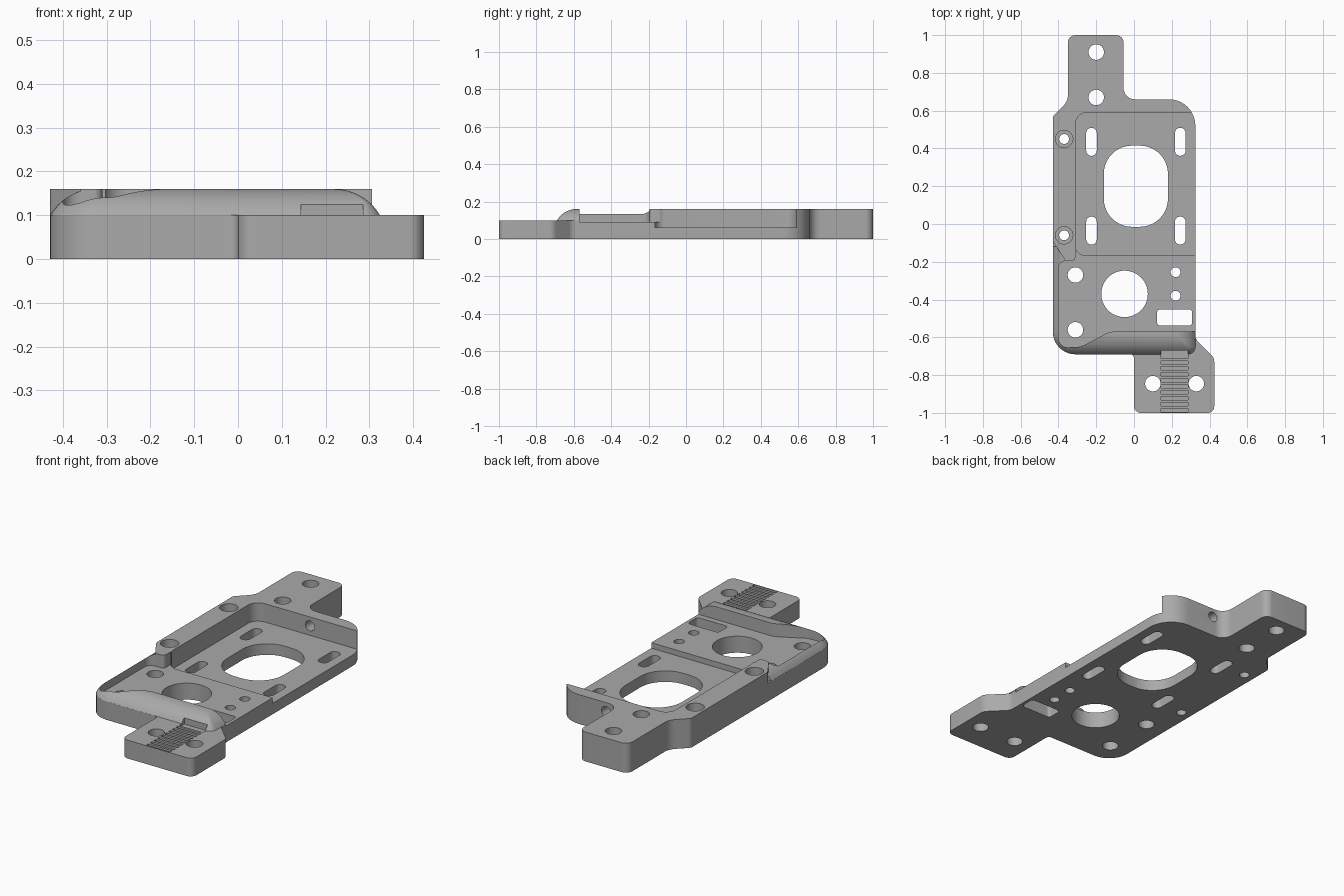
import bpy, bmesh, math
from mathutils import Vector

cube = bpy.data.objects.get("Cube")
if cube:
    bpy.data.objects.remove(cube, do_unlink=True)

grey = bpy.data.materials.new("plain grey")
grey.use_nodes = True
GREY = (0.4, 0.4, 0.4, 1)
grey.diffuse_color = GREY
grey.node_tree.nodes["Principled BSDF"].inputs["Base Color"].default_value = GREY


def rounded(corners, steps=10):
    """Plan outline from (x, y, radius) corners."""
    out = []
    for i, (x, y, r) in enumerate(corners):
        p = Vector((x, y))
        if r <= 0:
            out.append(p)
            continue
        a = (Vector(corners[i - 1][:2]) - p).normalized()
        b = (Vector(corners[(i + 1) % len(corners)][:2]) - p).normalized()
        half = a.angle(b) / 2
        centre = p + (a + b).normalized() * r / math.sin(half)
        start = p + a * r / math.tan(half) - centre
        end = p + b * r / math.tan(half) - centre
        turn = math.atan2(start.x * end.y - start.y * end.x, start.dot(end))
        for k in range(steps + 1):
            t = turn * k / steps
            c, s = math.cos(t), math.sin(t)
            out.append(centre + Vector((start.x * c - start.y * s, start.x * s + start.y * c)))
    return out


def box_outline(x, y, hx, hy, r=0):
    return rounded([(x - hx, y - hy, r), (x + hx, y - hy, r),
                    (x + hx, y + hy, r), (x - hx, y + hy, r)])


def circle(x, y, r, n=48):
    return [Vector((x + r * math.cos(2 * math.pi * i / n), y + r * math.sin(2 * math.pi * i / n)))
            for i in range(n)]


def loft(name, rings, bevel_rule=None, width=0, segments=1):
    """Solid through (outline, z) rings; edges matching the rule are bevelled."""
    bm = bmesh.new()
    rows = [[bm.verts.new((p.x, p.y, z)) for p in pts] for pts, z in rings]
    n = len(rows[0])
    for low, high in zip(rows, rows[1:]):
        for i in range(n):
            j = (i + 1) % n
            bm.faces.new((low[i], low[j], high[j], high[i]))
    bm.faces.new(rows[0][::-1])
    bm.faces.new(rows[-1])
    if bevel_rule:
        edges = [e for e in bm.edges if all(bevel_rule(v.co) for v in e.verts)]
        bmesh.ops.bevel(bm, geom=edges, offset=width, segments=segments,
                        profile=0.5, affect='EDGES')
    bmesh.ops.recalc_face_normals(bm, faces=bm.faces)
    mesh = bpy.data.meshes.new(name)
    bm.to_mesh(mesh)
    bm.free()
    ob = bpy.data.objects.new(name, mesh)
    bpy.context.collection.objects.link(ob)
    mesh.materials.append(grey)
    return ob


def prism(name, outline, z0, z1, **bevel):
    return loft(name, [(outline, z0), (outline, z1)], **bevel)


def combine(target, tool, operation):
    mod = target.modifiers.new("bool", 'BOOLEAN')
    mod.operation, mod.object, mod.solver = operation, tool, 'EXACT'
    bpy.context.view_layer.objects.active = target
    bpy.ops.object.modifier_apply(modifier=mod.name)
    bpy.data.objects.remove(tool, do_unlink=True)


# Base slab with the front tab, lower edge chamfered
back_edge = [(0.325, 0.66, 0.14), (-0.055, 0.66, 0.06), (-0.055, 1, 0.04),
             (-0.35, 1, 0.04), (-0.35, 0.65, 0.08), (-0.43, 0.57, 0.03)]
front_edge = [(-0.43, -0.69, 0.12), (0, -0.69, 0.02), (0, -1, 0.035), (0.425, -1, 0.035),
              (0.425, -0.71, 0.05), (0.325, -0.61, 0.05)]
plate = prism("mounting_plate", rounded(front_edge + back_edge), 0, 0.10,
              bevel_rule=lambda c: c.z < 0.001, width=0.006)

# Raised rear section with softened rear tab edges
rear = prism("rear_section",
             rounded([(-0.43, -0.09, 0.04), (-0.36, -0.2, 0.03), (0.325, -0.2, 0)] + back_edge),
             0.05, 0.16, bevel_rule=lambda c: c.z > 0.15 and c.y > 0.655 and c.x < -0.01,
             width=0.016, segments=4)
combine(plate, rear, 'UNION')

# Front section with a broad rounded shoulder
def shoulder(d):
    return rounded([(-0.43 + d, -0.69 + d, max(0.12 - d, 0.012)),
                    (0.325 - d, -0.69 + d, max(0.04 - d, 0.012)),
                    (0.325 - d, -0.12, 0), (-0.43 + d, -0.12, 0)])

rings = [(shoulder(0), 0.05)]
for k in range(10):
    angle = math.radians(60) * (1 - k / 9)
    rings.append((shoulder(0.105 - 0.1212 * math.sin(angle)), 0.0388 + 0.1212 * math.cos(angle)))
combine(plate, loft("front_section", rings), 'UNION')

# Pockets open to the right side
pockets = [
    (rounded([(-0.31, -0.165, 0.05), (0.5, -0.165, 0), (0.5, 0.59, 0), (-0.31, 0.59, 0.06)]), 0.06),
    (rounded([(-0.40, -0.655, 0.05), (-0.28, -0.65, 0.1), (-0.13, -0.57, 0.1), (0.5, -0.57, 0),
              (0.5, -0.14, 0), (-0.31, -0.14, 0), (-0.31, -0.195, 0.02), (-0.40, -0.195, 0.04)]), 0.09),
]
for outline, floor in pockets:
    combine(plate, prism("pocket_cutter", outline, floor, 0.3), 'DIFFERENCE')

# Through openings: large bores, slots and screw holes
openings = [circle(-0.05, -0.37, 0.123, 64), box_outline(0.01, 0.2, 0.17, 0.215, 0.15),
            box_outline(0.215, -0.495, 0.093, 0.043, 0.018)]
openings += [box_outline(x, y, 0.028, 0.074, 0.0275) for x in (-0.225, 0.245) for y in (-0.035, 0.435)]
openings += [circle(x, y, 0.041) for x, y in ((-0.2, 0.91), (-0.2, 0.67), (-0.31, -0.27),
                                             (-0.31, -0.56), (0.1, -0.845), (0.33, -0.845))]
openings += [circle(x, y, 0.026) for x, y in ((-0.37, 0.45), (-0.37, -0.06),
                                             (0.22, -0.255), (0.22, -0.38))]
for outline in openings:
    combine(plate, prism("opening_cutter", outline, -0.1, 0.3), 'DIFFERENCE')

# Counterbores in the left wall
for y in (0.45, -0.06):
    combine(plate, prism("counterbore_cutter", circle(-0.37, y, 0.046), 0.07, 0.3), 'DIFFERENCE')

# Cross hole through the rear wall
cross = prism("cross_hole_cutter", circle(0, 0, 0.027), -0.1, 0.1)
cross.rotation_euler.x = math.pi / 2
cross.location = (0.02, 0.64, 0.112)
bpy.context.view_layer.update()
combine(plate, cross, 'DIFFERENCE')

# Toothed belt seat on the front tab, running into a notch in the shoulder
combine(plate, prism("notch_cutter", box_outline(0.215, -0.69, 0.071, 0.022), 0.09, 0.125), 'DIFFERENCE')
for i in range(9):
    groove = box_outline(0.215, -0.733 - i * 0.0315, 0.071, 0.009)
    combine(plate, prism("groove_cutter", groove, 0.088, 0.2), 'DIFFERENCE')

bpy.ops.object.select_all(action='DESELECT')
plate.select_set(True)
bpy.context.view_layer.objects.active = plate
bpy.ops.object.shade_smooth_by_angle(angle=math.radians(25))
